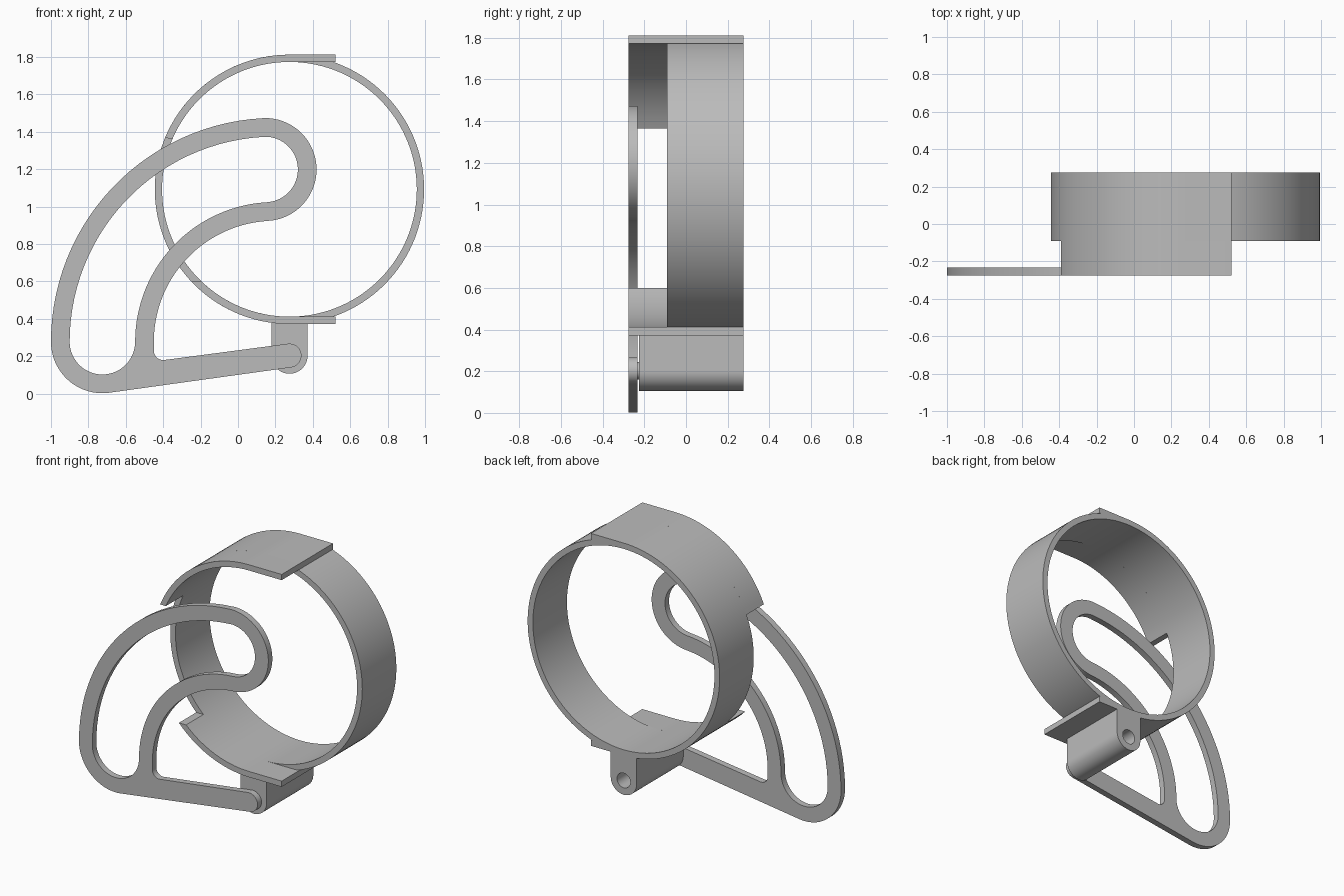
import bpy, bmesh
from math import radians, cos, sin, pi

cube = bpy.data.objects.get("Cube")
if cube:
    bpy.data.objects.remove(cube, do_unlink=True)

grey = bpy.data.materials.new("plain grey")
grey.use_nodes = True
grey.diffuse_color = (0.5, 0.5, 0.5, 1)
grey.node_tree.nodes["Principled BSDF"].inputs["Base Color"].default_value = (0.5, 0.5, 0.5, 1)


def arc(centre, r, a0, a1):
    """Points along an arc, angles in degrees."""
    n = max(8, int(abs(a1 - a0) / 3))
    pts = []
    for i in range(n + 1):
        a = radians(a0 + (a1 - a0) * i / n)
        pts.append((centre[0] + r * cos(a), centre[1] + r * sin(a)))
    return pts


def circle(centre, r):
    return arc(centre, r, 0, 360)[:-1]


def plate(name, outlines, y0, y1):
    """Extrude x-z outlines (later ones are holes) from y0 to y1."""
    curve = bpy.data.curves.new(name, "CURVE")
    curve.dimensions = "2D"
    curve.fill_mode = "BOTH"
    curve.extrude = (y1 - y0) / 2
    for pts in outlines:
        clean = []
        for p in pts:
            if not clean or abs(p[0] - clean[-1][0]) + abs(p[1] - clean[-1][1]) > 0.0005:
                clean.append(p)
        if abs(clean[0][0] - clean[-1][0]) + abs(clean[0][1] - clean[-1][1]) < 0.0005:
            clean.pop()
        spline = curve.splines.new("POLY")
        spline.points.add(len(clean) - 1)
        for sp, (x, z) in zip(spline.points, clean):
            sp.co = (x, z, 0, 1)
        spline.use_cyclic_u = True
    obj = bpy.data.objects.new(name, curve)
    bpy.context.collection.objects.link(obj)
    obj.location.y = (y0 + y1) / 2
    obj.rotation_euler.x = pi / 2
    bpy.ops.object.select_all(action="DESELECT")
    obj.select_set(True)
    bpy.context.view_layer.objects.active = obj
    bpy.ops.object.convert(target="MESH")
    obj = bpy.context.view_layer.objects.active
    # Weld caps to walls
    bm = bmesh.new()
    bm.from_mesh(obj.data)
    bmesh.ops.remove_doubles(bm, verts=bm.verts, dist=0.0001)
    bmesh.ops.recalc_face_normals(bm, faces=bm.faces)
    bm.to_mesh(obj.data)
    bm.free()
    obj.data.materials.clear()
    obj.data.materials.append(grey)
    bpy.ops.object.shade_smooth_by_angle(angle=radians(30))
    return obj


FRONT, STEP, BACK = -0.275, -0.09, 0.275

# Main ring
hub = (0.275, 1.092)
R, r = 0.72, 0.681
plate("ring", [circle(hub, R), circle(hub, r)], STEP, BACK)

# Front lips: partial arcs running into flat tabs
tab_end = 0.52
for name, out_a, in_a, mid, s in (("upper", 157.7, 156.4, 90, 1),
                                  ("lower", 223.1, 226.2, 270, -1)):
    z_out, z_in = hub[1] + s * R, hub[1] + s * r
    tab = [(tab_end, z_out), (tab_end, z_in)]
    plate(name + "_lip", [arc(hub, R, out_a, mid) + tab + arc(hub, r, mid, in_a)],
          FRONT, STEP)
    plate(name + "_tab", [[(hub[0], z_out)] + tab + [(hub[0], z_in)]], STEP, BACK)

# Hinge block with a bored hole, and its pin
pivot = (0.275, 0.203)
block = [(0.372, 0.39), (0.178, 0.39)] + arc(pivot, 0.097, 180, 360)
plate("hinge_block", [block, circle(pivot, 0.05)], -0.225, BACK)
plate("hinge_pin", [circle(pivot, 0.042)], -0.24, -0.2)

# Flat lever: curved loop joined to a straight arm
sweep = (0.197, 0.277)     # shared centre of the long arcs
heel = (-0.725, 0.277)     # lower left bend
tip = (0.145, 1.198)       # upper right bend
lean, tilt = 93.2, 7.6
outer = (arc(sweep, 1.197, 180, lean) + arc(tip, 0.275, lean, lean - 180)
         + arc(sweep, 0.647, lean, 180) + arc((-0.4, 0.229), 0.05, 180, 270 + tilt)
         + arc(pivot, 0.064, 90 + tilt, tilt - 90) + arc(heel, 0.275, tilt - 90, -180))
inner = (arc(sweep, 1.097, 180, lean) + arc(tip, 0.175, lean, lean - 180)
         + arc(sweep, 0.747, lean, 180) + arc(heel, 0.175, 0, -180))
plate("lever", [outer, inner], FRONT, -0.232)
